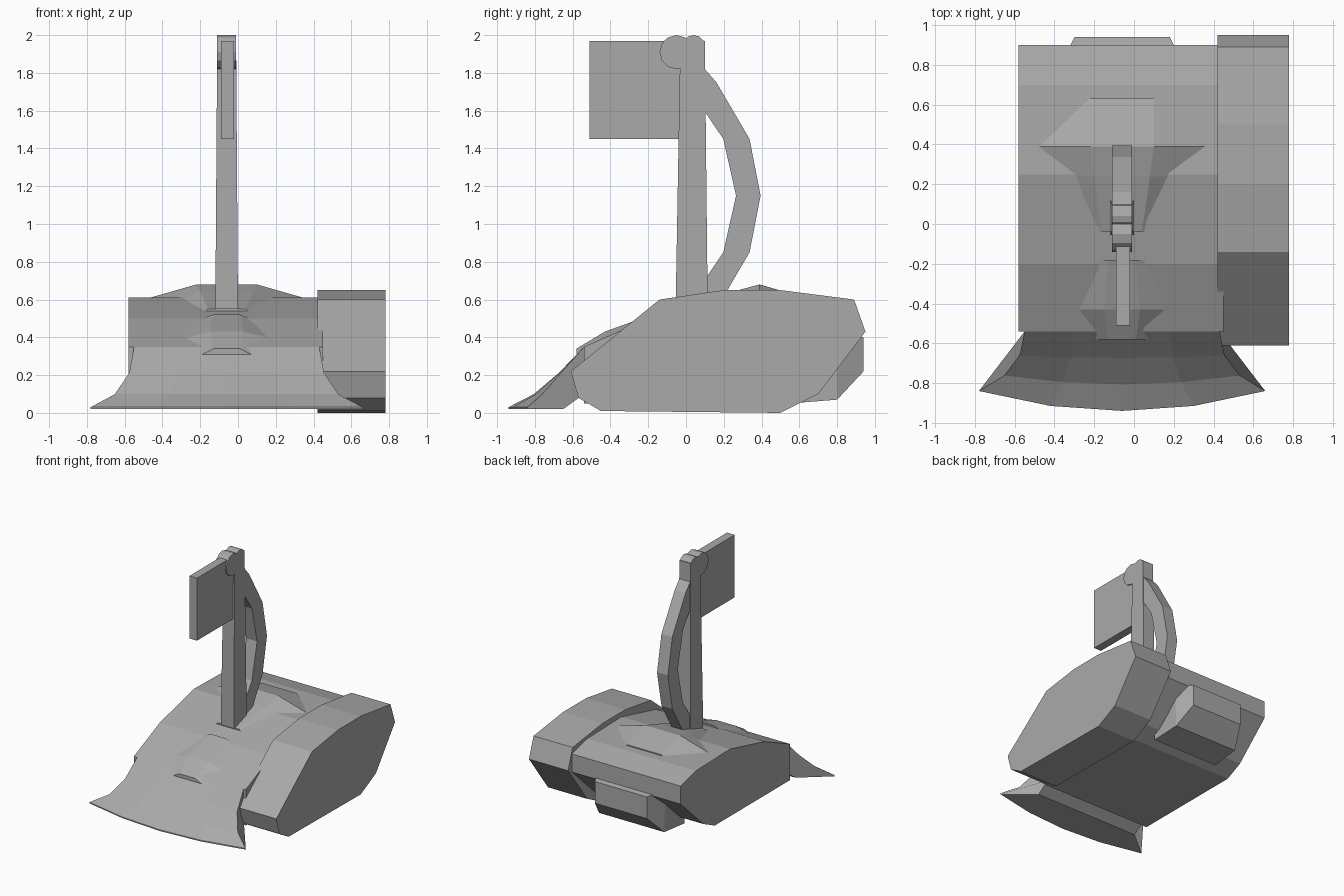
import bpy, bmesh
from math import sin, cos, tau

cube = bpy.data.objects.get("Cube")
if cube:
    bpy.data.objects.remove(cube, do_unlink=True)

shade = (.4, .4, .4, 1)
grey = bpy.data.materials.new("plain_grey")
grey.use_nodes = True
grey.diffuse_color = shade
grey.node_tree.nodes["Principled BSDF"].inputs["Base Color"].default_value = shade

middle = -.06  # centre line of the body and handle


def loft(name, rings):
    """Skin matching rings of points and cap both ends."""
    bm = bmesh.new()
    loops = [[bm.verts.new(point) for point in ring] for ring in rings]
    for near, far in zip(loops, loops[1:]):
        for i in range(len(near)):
            bm.faces.new((near[i - 1], near[i], far[i], far[i - 1]))
    bm.faces.new(loops[0])
    bm.faces.new(loops[-1])
    bmesh.ops.recalc_face_normals(bm, faces=bm.faces)
    mesh = bpy.data.meshes.new(name)
    bm.to_mesh(mesh)
    bm.free()
    mesh.materials.append(grey)
    obj = bpy.data.objects.new(name, mesh)
    bpy.context.collection.objects.link(obj)


def slab(name, profile, left, right):
    """Push a side profile of (y, z) points across the width."""
    loft(name, [[(x, y, z) for y, z in profile] for x in (left, right)])


def ridge(name, sections):
    """Loft symmetric trapezoids: y, top and base half widths, top and base heights."""
    loft(name, [[(middle - base, y, low), (middle - top, y, high),
                 (middle + top, y, high), (middle + base, y, low)]
                for y, top, base, high, low in sections])


# Main body and the large side pod
slab("body", [(.9, .4), (.9, .55), (.7, .6), (.25, .61), (-.2, .5), (-.54, .35),
              (-.54, .05), (.45, .05), (.6, .12)], -.58, .45)
slab("side_pod", [(-.45, .01), (.5, 0), (.7, .1), (.95, .43), (.89, .6),
                  (.5, .65), (.2, .65), (-.14, .6), (-.61, .22), (-.57, .08)], .42, .78)


# Flared front apron: it drops, widens and bows forward towards its lip
def apron_point(across, along):
    half_width = .49 + .23 * along ** 2
    y = -.54 - .4 * along + .1 * (across * along) ** 2
    z = .03 + .32 * (1 - along) ** 1.4
    return (middle + across * half_width, y, z)


def apron_ring(across):
    ring = [apron_point(across, step / 3) for step in range(4)]
    lip_x, lip_y, lip_z = ring[-1]
    back_x = ring[0][0]
    return ring + [(lip_x, lip_y, lip_z - .01), (back_x, -.65, .02), (back_x, -.54, .1)]


loft("front_apron", [apron_ring(column / 2) for column in range(-2, 3)])

# Raised hump on top, overhanging nose in front, chamfered block at the back
ridge("top_hump", [(.63, .16, .17, .61, .6), (.39, .16, .44, .68, .6),
                   (.24, .14, .25, .64, .6), (-.04, .1, .12, .55, .53)])
ridge("nose", [(-.18, .07, .13, .52, .5), (-.43, .09, .25, .43, .39),
               (-.58, .07, .13, .34, .31)])
ridge("rear_block", [(.55, .31, .31, .43, .05), (.8, .31, .3, .43, .07),
                     (.94, .24, .24, .4, .22)])

# Upright post, tapering slightly upwards
def post_ring(z, half_width, front, back):
    return [(middle + side * half_width, y, z)
            for side, y in ((-1, front), (1, front), (1, back), (-1, back))]


loft("post", [post_ring(.55, .06, -.055, .115), post_ring(1.97, .05, -.03, .1)])


# Rounded head made of two lobes
def lobe(name, y, z, radius):
    sides = 12
    angles = [tau * i / sides for i in range(sides)]
    slab(name, [(y + radius * cos(a), z + radius * sin(a)) for a in angles],
         middle - .05, middle + .05)


lobe("head_front", -.05, 1.91, .09)
lobe("head_back", .04, 1.94, .06)

# Bowed grip behind the post, from an outer and an inner parabola
def bow(steps, reach, curve):
    return [(reach - curve * (step * .3) ** 2, 1.15 + step * .3) for step in steps]


outer = bow((-2, -1, 0, 1, 2, 2.5), .395, .65)
inner = bow((2, 1, 0, -1, -2), .265, .75)
slab("bowed_grip", outer + inner, middle - .05, middle + .05)

# Flat panel at the top of the post
slab("panel", [(-.51, 1.45), (-.51, 1.97), (-.03, 1.97), (-.03, 1.45)],
     middle - .03, middle + .04)
